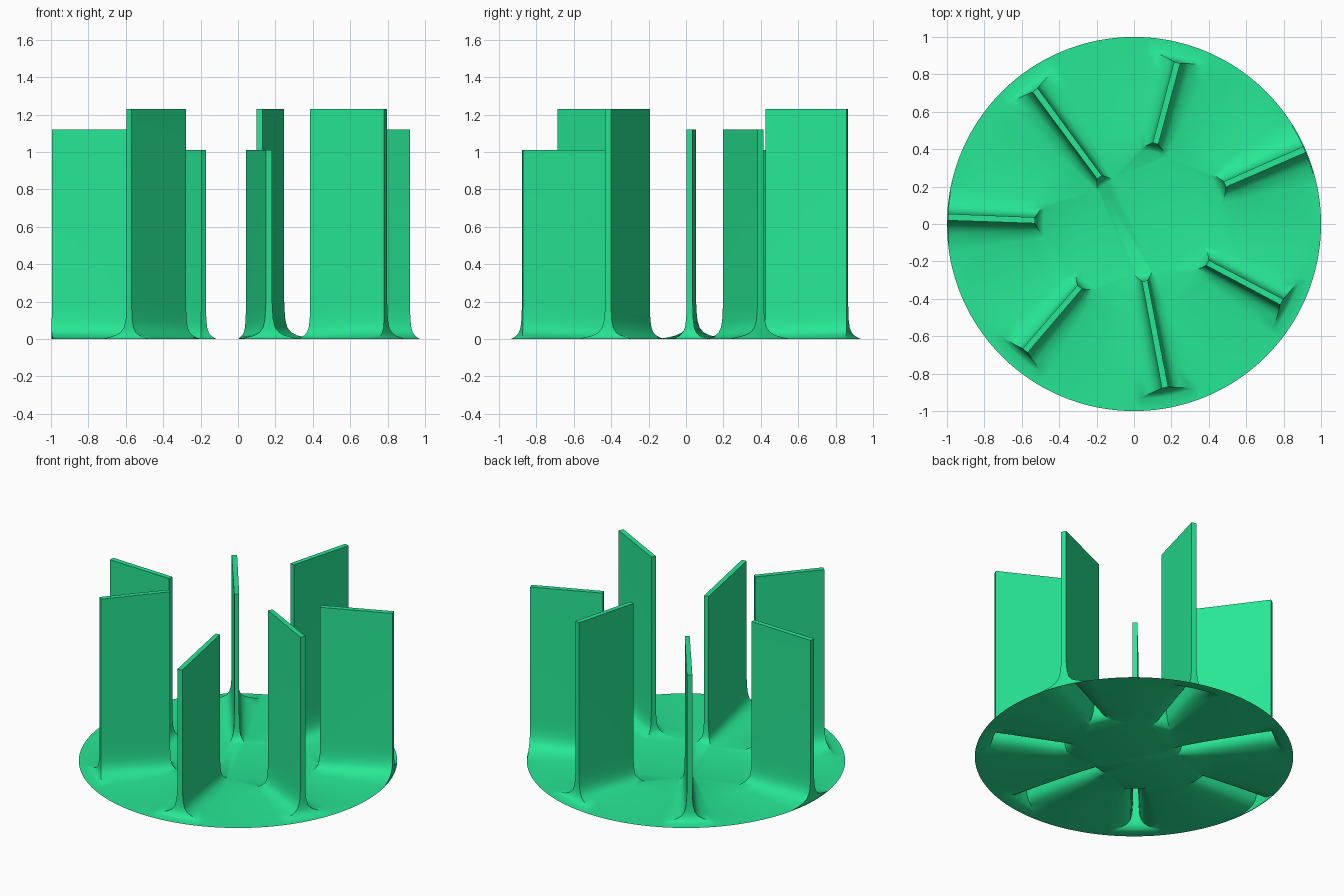
import bpy, bmesh, math

if "Cube" in bpy.data.objects:
    bpy.data.objects.remove(bpy.data.objects["Cube"])

green = bpy.data.materials.new("green")
green.diffuse_color = (0.02, 0.8, 0.3, 1)
green.use_nodes = True
green.node_tree.nodes["Principled BSDF"].inputs["Base Color"].default_value = green.diffuse_color

SPREAD = 0.19       # half angle of the flared foot
END_FLARE = 0.045   # how far the foot runs past each blade end
# foot profile: height, amount of flare
PROFILE = [(0, 1), (0.008, 0.7), (0.02, 0.42), (0.035, 0.24), (0.06, 0.11),
           (0.1, 0.04), (0.15, 0.012), (0.2, 0)]
# inner radius, outer radius, height, counter-clockwise from the right
SHAPES = {"mid": (0.53, 0.995, 1.12), "tall": (0.445, 0.893, 1.23), "low": (0.31, 0.89, 1.01)}
ORDER = ["mid", "tall", "low", "mid", "tall", "low", "tall"]


def blade_loop(bm, angle, r0, r1, z, f):
    """One closed outline around a blade: straight radial sides, arced ends."""
    r0 -= END_FLARE * f
    r1 = min(r1 + END_FLARE * f, 0.996)

    def half(r):
        base = (0.0145 + 0.003 * r) / r
        return base + (SPREAD - base) * f

    polar = []
    n_side, n_end = 6, 8
    for i in range(n_side):
        r = r0 + (r1 - r0) * i / n_side
        polar.append((r, -half(r)))
    for i in range(n_end):
        polar.append((r1, half(r1) * (2 * i / n_end - 1)))
    for i in range(n_side):
        r = r1 + (r0 - r1) * i / n_side
        polar.append((r, half(r)))
    for i in range(n_end):
        polar.append((r0, half(r0) * (1 - 2 * i / n_end)))
    return [bm.verts.new((r * math.cos(angle + a), r * math.sin(angle + a), z)) for r, a in polar]


def ring_edges(bm, loop):
    return [bm.edges.get((a, b)) or bm.edges.new((a, b)) for a, b in zip(loop, loop[1:] + loop[:1])]


bm = bmesh.new()

# rim of the disc
N = 160
rim = [bm.verts.new((math.cos(2 * math.pi * i / N), math.sin(2 * math.pi * i / N), 0)) for i in range(N)]
floor_edges = ring_edges(bm, rim)

# hollow blades rising out of the sheet
for k, kind in enumerate(ORDER):
    r0, r1, h = SHAPES[kind]
    angle = math.radians(23.6 + 360 / 7 * k)
    loops = [blade_loop(bm, angle, r0, r1, z, f) for z, f in PROFILE + [(h, 0)]]
    for lo, hi in zip(loops, loops[1:]):
        for i in range(len(lo)):
            j = (i + 1) % len(lo)
            bm.faces.new((lo[i], lo[j], hi[j], hi[i]))
    bm.faces.new(loops[-1])
    floor_edges += ring_edges(bm, loops[0])

# flat sheet between the rim and the blade feet
bmesh.ops.triangle_fill(bm, edges=floor_edges, use_beauty=True, normal=(0, 0, 1))
bmesh.ops.recalc_face_normals(bm, faces=bm.faces)
if sum(f.normal.z * f.calc_area() for f in bm.faces) < 0:
    bmesh.ops.reverse_faces(bm, faces=bm.faces)

mesh = bpy.data.meshes.new("finned_disc")
bm.to_mesh(mesh)
bm.free()
disc = bpy.data.objects.new("finned_disc", mesh)
bpy.context.collection.objects.link(disc)
mesh.materials.append(green)
bpy.context.view_layer.objects.active = disc
disc.select_set(True)
bpy.ops.object.shade_smooth_by_angle(angle=math.radians(40))
